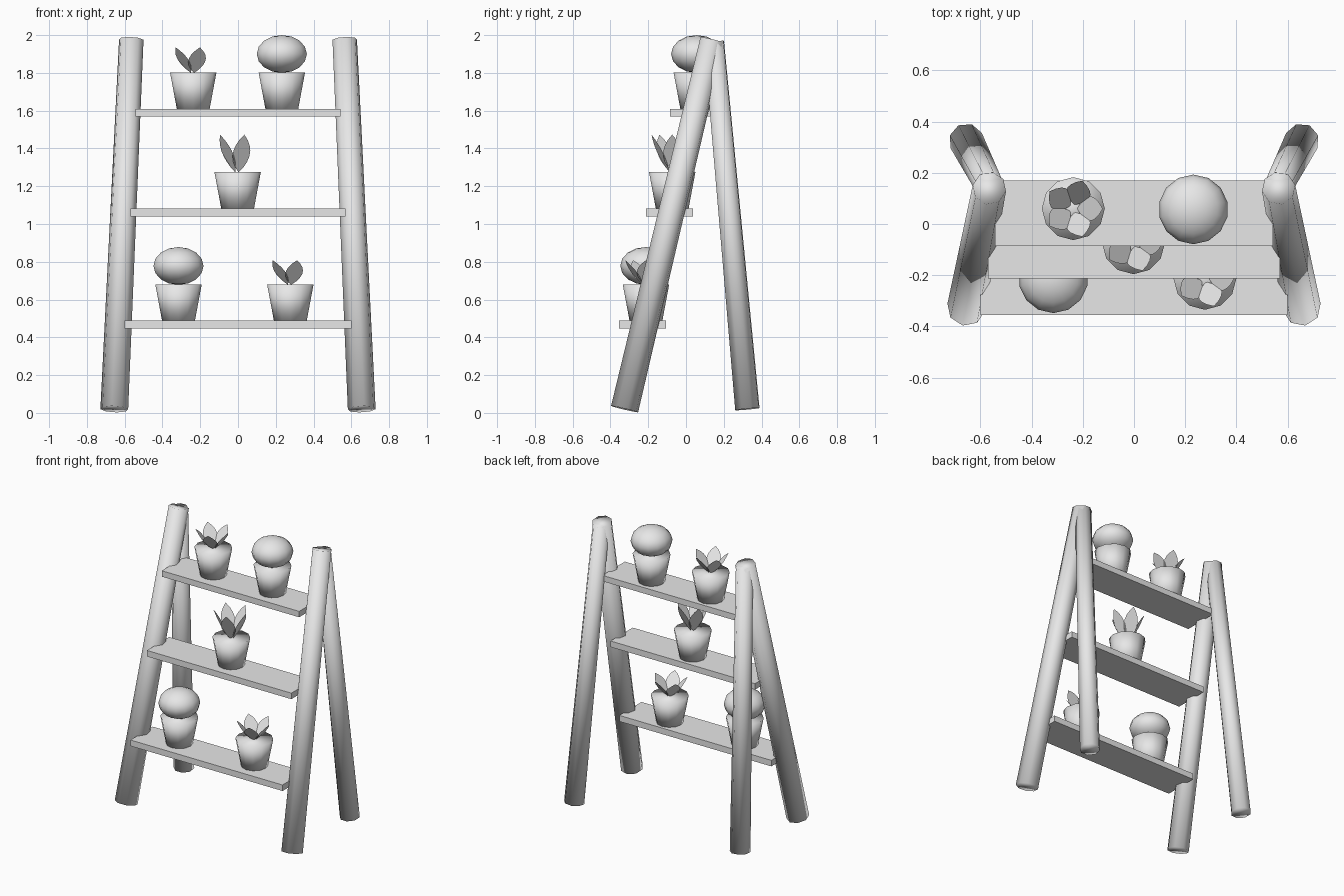
import bpy, math
from mathutils import Vector

if "Cube" in bpy.data.objects:
    bpy.data.objects.remove(bpy.data.objects["Cube"])

grey = bpy.data.materials.new("light grey")
grey.diffuse_color = (0.8, 0.8, 0.8, 1)
grey.use_nodes = True
grey.node_tree.nodes["Principled BSDF"].inputs["Base Color"].default_value = grey.diffuse_color


def finish(ob, name, smooth=True):
    ob.name = name
    ob.data.materials.append(grey)
    for p in ob.data.polygons:
        p.use_smooth = smooth
    return ob


def tapered(name, a, b, ra, rb, sides):
    """Capped tapered cylinder from point a to point b."""
    a, b = Vector(a), Vector(b)
    d = b - a
    bpy.ops.mesh.primitive_cone_add(vertices=sides, radius1=ra, radius2=rb,
                                    depth=d.length, location=(a + b) / 2)
    ob = bpy.context.object
    ob.rotation_euler = d.to_track_quat('Z', 'Y').to_euler()
    return finish(ob, name)


def shelf(name, half_x, y0, y1, z0, z1):
    bpy.ops.mesh.primitive_cube_add(size=1, location=(0, (y0 + y1) / 2, (z0 + z1) / 2))
    ob = bpy.context.object
    ob.scale = (2 * half_x, y1 - y0, z1 - z0)
    finish(ob, name, False)


def pot(x, y, z):
    tapered("pot", (x, y, z), (x, y, z + 0.193), 0.087, 0.123, 12)


def bush(x, y, z):
    bpy.ops.mesh.primitive_uv_sphere_add(segments=14, ring_count=8, radius=1,
                                         location=(x, y, z + 0.1))
    ob = bpy.context.object
    ob.scale = (0.136, 0.136, 0.1)
    finish(ob, "round_bush")


def leaves(x, y, z, height):
    """Five flat pointed leaves leaning outwards."""
    verts, faces, n = [], [], 7
    for k in range(5):
        a = math.radians(72 * k)
        out = Vector((math.cos(a), math.sin(a), 0))
        side = Vector((-math.sin(a), math.cos(a), 0))
        ring = [(i / n, 1) for i in range(n + 1)] + [(i / n, -1) for i in range(n - 1, 0, -1)]
        start = len(verts)
        for t, s in ring:
            w = 0.048 * max(0, math.sin(math.pi * t)) ** 0.85
            verts.append(out * (0.015 + 0.1 * t) + side * (s * w) + Vector((0, 0, height * t)))
        faces.append(list(range(start, start + len(ring))))
    me = bpy.data.meshes.new("leaves")
    me.from_pydata(verts, [], faces)
    ob = bpy.data.objects.new("leaves", me)
    bpy.context.collection.objects.link(ob)
    ob.location = (x, y, z)
    finish(ob, "leaves", False)


# Splayed octagonal legs
for s in (-1, 1):
    tapered("front_leg", (s * 0.655, -0.325, 0.02), (s * 0.565, 0.14, 1.975), 0.075, 0.066, 8)
    tapered("back_leg", (s * 0.655, 0.325, 0.02), (s * 0.565, 0.148, 1.965), 0.068, 0.056, 8)

# Shelf boards
shelf("bottom_shelf", 0.6, -0.355, -0.105, 0.447, 0.49)
shelf("middle_shelf", 0.57, -0.213, 0.037, 1.04, 1.083)
shelf("top_shelf", 0.542, -0.085, 0.17, 1.568, 1.61)

# Potted round bushes
for p in ((0.232, 0.057, 1.61), (-0.315, -0.212, 0.488)):
    pot(*p)
    bush(p[0], p[1], p[2] + 0.19)

# Potted leafy plants
for p, h in (((-0.237, 0.06, 1.61), 0.135), ((-0.002, -0.073, 1.083), 0.2),
             ((0.277, -0.212, 0.488), 0.13)):
    pot(*p)
    leaves(p[0], p[1], p[2] + 0.19, h)
